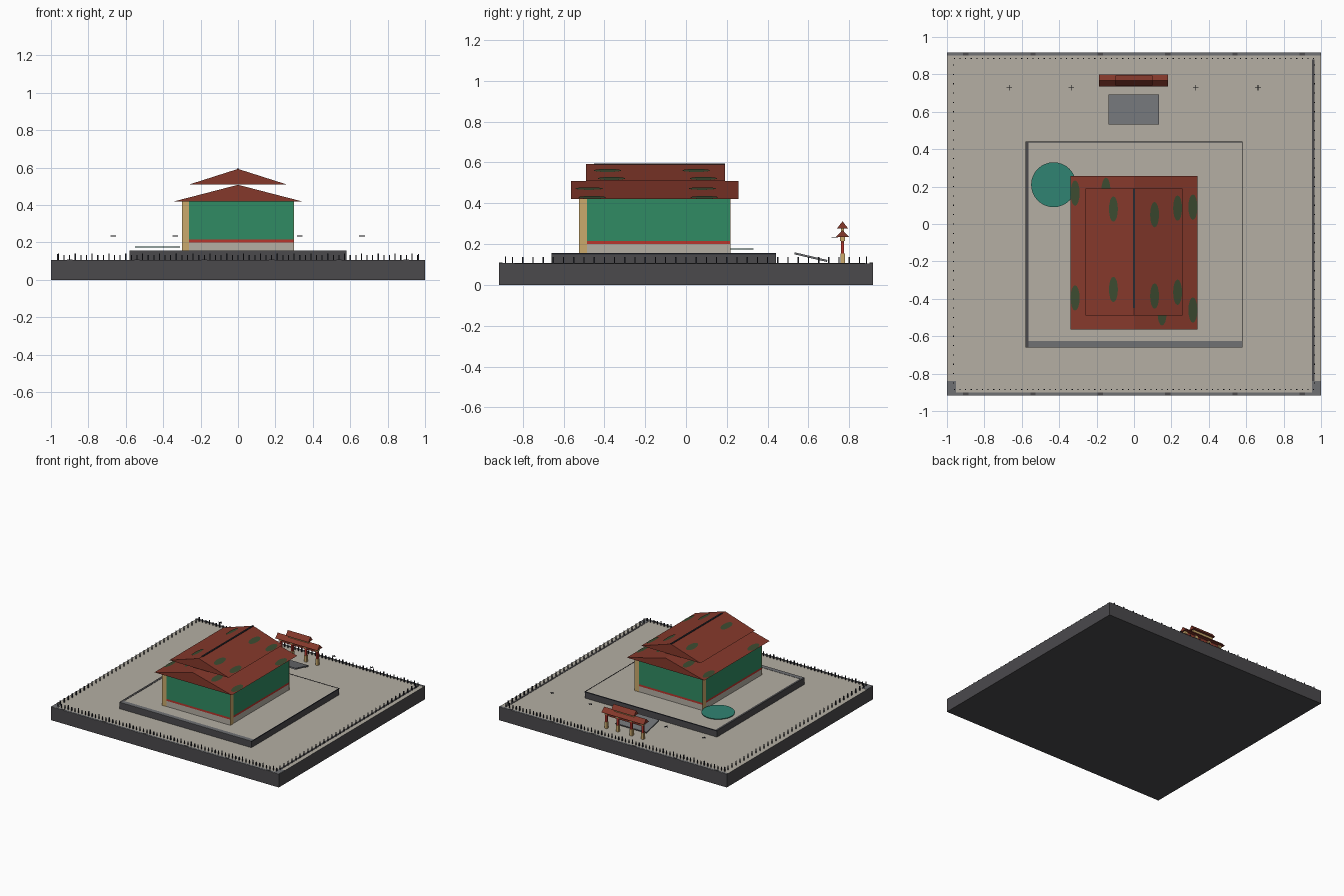
import bpy, bmesh, math
from mathutils import Matrix, Vector

if "Cube" in bpy.data.objects:
    bpy.data.objects.remove(bpy.data.objects["Cube"])


def material(name, r, g, b):
    m = bpy.data.materials.new(name)
    m.use_nodes = True
    m.diffuse_color = (r, g, b, 1)
    m.node_tree.nodes["Principled BSDF"].inputs["Base Color"].default_value = (r, g, b, 1)
    return m


PAVING = material("paving_beige", .46, .43, .37)
DARK = material("dark_stone", .07, .068, .073)
GREEN = material("wall_green", .03, .26, .125)
ROOF = material("roof_red", .235, .04, .024)
TAN = material("timber_tan", .6, .4, .15)
RED = material("trim_red", .48, .035, .025)
MOSS = material("moss_green", .045, .07, .03)
TEAL = material("pond_teal", .03, .23, .17)
GREY = material("stone_grey", .16, .165, .175)
BLACK = material("iron_black", .02, .022, .03)


def finish(name, bm, *mats):
    bmesh.ops.recalc_face_normals(bm, faces=bm.faces)
    me = bpy.data.meshes.new(name)
    bm.to_mesh(me)
    bm.free()
    for m in mats:
        me.materials.append(m)
    ob = bpy.data.objects.new(name, me)
    bpy.context.collection.objects.link(ob)
    return ob


def add_box(bm, x0, x1, y0, y1, z0, z1):
    mat = Matrix.Translation(((x0 + x1) / 2, (y0 + y1) / 2, (z0 + z1) / 2))
    mat = mat @ Matrix.Diagonal((x1 - x0, y1 - y0, z1 - z0, 1))
    bmesh.ops.create_cube(bm, size=1, matrix=mat)


def boxes(name, mat, *dims):
    bm = bmesh.new()
    for d in dims:
        add_box(bm, *d)
    return finish(name, bm, mat)


def topped_box(name, side, top, *dims):
    # box whose upward face has its own colour
    ob = boxes(name, side, dims)
    ob.data.materials.append(top)
    for f in ob.data.polygons:
        f.material_index = int(f.normal.z > .5)
    return ob


def gable(name, half, length, centre, z0, z1, along_x=False):
    # triangular prism with its ridge along y, or along x
    bm = bmesh.new()
    ends = []
    for t in (-length / 2, length / 2):
        pts = [(-half, z0), (half, z0), (0, z1)]
        ends.append([bm.verts.new((t, p, z) if along_x else (p, t, z)) for p, z in pts])
    a, b = ends
    bm.faces.new(a)
    bm.faces.new(b)
    for i in range(3):
        j = (i + 1) % 3
        bm.faces.new((a[i], a[j], b[j], b[i]))
    bmesh.ops.translate(bm, verts=bm.verts, vec=(centre[0], centre[1], 0))
    return finish(name, bm, ROOF)


def moss(name, spots, half, z0, z1):
    # thin oval plates lying on the roof slopes
    bm = bmesh.new()
    for x, y in spots:
        side = math.copysign(1, x)
        slope = math.atan2(z1 - z0, half)
        z = z1 - abs(x) / half * (z1 - z0) + .003
        mat = Matrix.Translation((x, y, z)) @ Matrix.Rotation(side * slope, 4, "Y")
        mat = mat @ Matrix.Diagonal((.025, .068, 1, 1))
        bmesh.ops.create_circle(bm, cap_ends=True, segments=16, radius=1, matrix=mat)
    return finish(name, bm, MOSS)


# ground slab and raised terrace
topped_box("ground_slab", DARK, PAVING, -1, 1, -.917, .917, 0, .105)
topped_box("terrace", DARK, PAVING, -.58, .58, -.66, .44, .1, .155)
boxes("terrace_front_edge", GREY, (-.565, .58, -.66, -.625, .15, .157))
boxes("terrace_side_edge", DARK, (-.58, -.563, -.66, .44, .15, .157))
boxes("terrace_outline", BLACK, (-.58, .58, .437, .441, .15, .157),
      (.577, .581, -.66, .44, .15, .157))

# border kerbs with darker blocks
boxes("border_kerb", GREY, *[(-1, 1, s * .908 - .008, s * .908 + .008, .1, .107) for s in (-1, 1)],
      *[(s * .975 - .024, s * .975 + .024, -.9, -.84, .1, .107) for s in (-1, 1)])
boxes("border_blocks", DARK, (.951, .965, -.84, .88, .1, .107),
      *[(x - .014, x + .014, s * .908 - .008, s * .908 + .008, .1, .109)
        for x in (-.9, -.54, -.18, .18, .54, .9) for s in (-1, 1)])

# fence pickets around the border
pickets = []
for s in (-1, 1):
    for i in range(65):
        x = -.96 + i * .03
        tall = .14 if i % 3 == 0 else .132
        pickets.append((x - .003, x + .003, s * .885 - .003, s * .885 + .003, .1, tall))
    for i in range(35):
        y = -.85 + i * .05
        pickets.append((s * .965 - .003, s * .965 + .003, y - .003, y + .003, .1, .138))
boxes("fence_pickets", BLACK, *pickets)

# house walls in bands
X, Y0, Y1 = .298, -.523, .217
boxes("house_plinth", PAVING, (-X, X, Y0, Y1, .15, .2))
boxes("house_trim", RED, (-X, X, Y0, Y1, .2, .215))
boxes("house_walls", GREEN, (-X, X, Y0, Y1, .215, .425))
E, W = .002, .037
boxes("corner_boards", TAN,
      (-X - E, -X + W, Y0 - E, Y0 + E, .155, .42), (X - W, X + E, Y1 - E, Y1 + E, .155, .42),
      (X - E, X + E, Y0 - E, Y0 + W, .155, .42), (-X - E, -X + E, Y1 - W, Y1 + E, .155, .42))

# two stacked gable roofs with moss and a ridge
gable("lower_roof", .34, .82, (0, -.153), .42, .508)
gable("upper_roof", .26, .68, (0, -.15), .51, .593)
moss("lower_moss", [(.15, -.475), (.15, .08), (.315, -.46), (.315, .09),
                    (-.15, .18), (-.15, -.38), (-.315, .165), (-.315, -.395)], .34, .42, .508)
moss("upper_moss", [(.11, .05), (.11, -.385), (.233, .085), (.233, -.365),
                    (-.11, -.35), (-.11, .08)], .26, .51, .593)
boxes("roof_ridge", BLACK, (-.006, .006, -.45, .19, .588, .596))

# round pond disc
bm = bmesh.new()
bmesh.ops.create_cone(bm, cap_ends=True, segments=32, radius1=.12, radius2=.12, depth=.005,
                      matrix=Matrix.Translation((-.43, .21, .175)))
finish("pond_disc", bm, TEAL)

# sloping ramp behind the terrace
ramp = boxes("ramp", GREY, (-.137, .133, -.082, .082, -.005, .005))
ramp.matrix_world = Matrix.Translation((0, .612, .136)) @ Matrix.Rotation(-.23, 4, "X")

# gateway: posts, beams and two small roofs
POSTS = (-.16, -.06, .06, .16)
G = .767
for name, mat, r, z0, z1 in (("gate_post_feet", TAN, .011, .1, .155),
                             ("gate_posts", RED, .008, .155, .215),
                             ("gate_post_heads", TAN, .012, .215, .238)):
    boxes(name, mat, *[(x - r, x + r, G - r, G + r, z0, z1) for x in POSTS])
boxes("gate_beam", ROOF, (-.17, .17, G - .006, G + .006, .205, .238))
boxes("gate_roof_support", TAN, (-.09, .09, G - .008, G + .008, .25, .28))
gable("gate_lower_roof", .033, .37, (-.003, G), .235, .268, True)
gable("gate_upper_roof", .027, .2, (0, G), .277, .312, True)

# small hovering crosses on both sides of the gate
crosses = []
for x in (-.667, -.335, .33, .663):
    crosses += [(x - .015, x + .015, .727, .731, .232, .236),
                (x - .002, x + .002, .714, .744, .232, .236)]
boxes("small_crosses", BLACK, *crosses)
